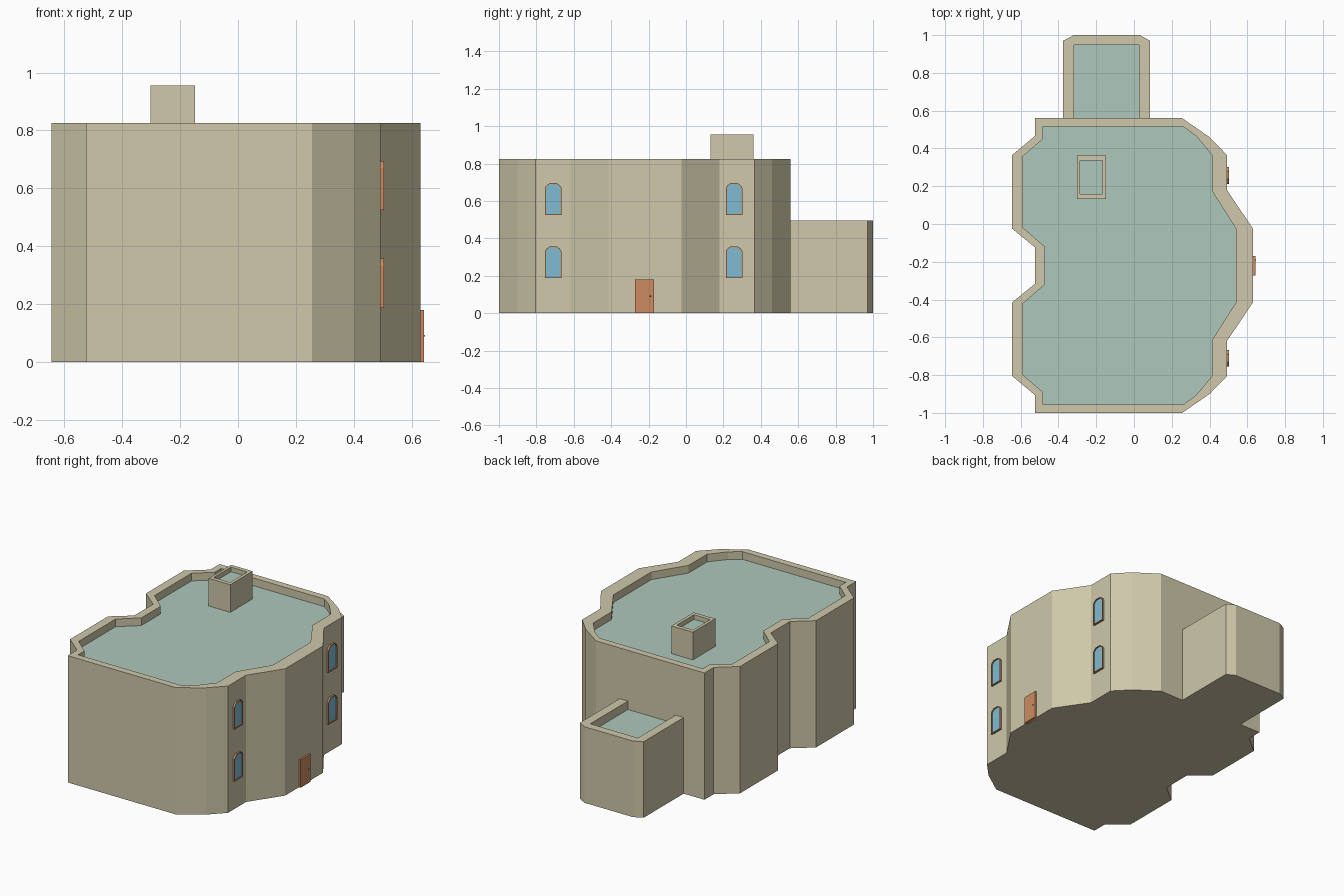
import bpy, bmesh

if "Cube" in bpy.data.objects:
    bpy.data.objects.remove(bpy.data.objects["Cube"])


def material(name, rgb):
    m = bpy.data.materials.new(name)
    m.diffuse_color = (*rgb, 1)
    m.use_nodes = True
    m.node_tree.nodes["Principled BSDF"].inputs["Base Color"].default_value = m.diffuse_color
    return m


WALL = material("plaster", (0.62, 0.58, 0.40))
ROOF = material("roof", (0.42, 0.58, 0.51))
WOOD = material("wood", (0.61, 0.26, 0.12))
GLASS = material("glass", (0.22, 0.50, 0.64))
DARK = material("dark_metal", (0.12, 0.07, 0.04))


def finish(bm, name, mats):
    bmesh.ops.remove_doubles(bm, verts=bm.verts, dist=1e-5)
    bmesh.ops.recalc_face_normals(bm, faces=bm.faces)
    me = bpy.data.meshes.new(name)
    bm.to_mesh(me)
    bm.free()
    for m in mats:
        me.materials.append(m)
    ob = bpy.data.objects.new(name, me)
    bpy.context.collection.objects.link(ob)
    return ob


def bridge(bm, a, b):
    n = len(a)
    for i in range(n):
        j = (i + 1) % n
        bm.faces.new((a[i], a[j], b[j], b[i]))


def parapet_block(name, outer, inner, z0, top, roof):
    """Solid block whose top is a rim around a sunken roof."""
    bm = bmesh.new()
    loops = [[bm.verts.new((x, y, z)) for x, y in pts]
             for pts, z in ((outer, z0), (outer, top), (inner, top), (inner, roof))]
    for a, b in zip(loops, loops[1:]):
        bridge(bm, a, b)
    bm.faces.new(loops[0][::-1])
    bm.faces.new(loops[3]).material_index = 1
    return finish(bm, name, [WALL, ROOF])


def prism_x(name, profile, x0, x1, mat):
    """Extrude a (y, z) profile along x."""
    bm = bmesh.new()
    a, b = [[bm.verts.new((x, y, z)) for y, z in profile] for x in (x0, x1)]
    bridge(bm, a, b)
    bm.faces.new(a[::-1])
    bm.faces.new(b)
    return finish(bm, name, [mat])


def frame_x(name, outer, inner, x0, x1, mat):
    """Hollow frame along x from two (y, z) profiles."""
    bm = bmesh.new()
    loops = [[bm.verts.new((x, y, z)) for y, z in p]
             for p, x in ((outer, x0), (outer, x1), (inner, x1), (inner, x0))]
    for k in range(4):
        bridge(bm, loops[k], loops[(k + 1) % 4])
    return finish(bm, name, [mat])


def rect(x0, x1, y0, y1):
    return [(x0, y0), (x1, y0), (x1, y1), (x0, y1)]


# Main house: half outline mirrored about y = MID
MID = -0.22


def mirrored(half):
    return ([(x, MID + d) for x, d in half]
            + [(x, MID - d) for x, d in reversed(half)])


house_outer = mirrored([(0.63, 0.195), (0.492, 0.40), (0.492, 0.585), (0.40, 0.68),
                        (0.255, 0.78), (-0.525, 0.78), (-0.525, 0.685),
                        (-0.645, 0.585), (-0.645, 0.195), (-0.525, 0.097)])
house_inner = mirrored([(0.54, 0.195), (0.413, 0.395), (0.413, 0.585), (0.33, 0.685),
                        (0.262, 0.735), (-0.482, 0.735), (-0.482, 0.67),
                        (-0.587, 0.58), (-0.587, 0.20), (-0.472, 0.10)])
parapet_block("house", house_outer, house_inner, 0, 0.825, 0.775)

# Rear annex, its rim open toward the house
annex_outer = [(-0.375, 0.55), (0.085, 0.55), (0.085, 0.97), (0.03, 1.0),
               (-0.318, 1.0), (-0.375, 0.97)]
annex_inner = [(-0.317, 0.55), (0.026, 0.55), (0.026, 0.947), (0.026, 0.947),
               (-0.317, 0.947), (-0.317, 0.947)]
parapet_block("annex", annex_outer, annex_inner, 0, 0.495, 0.44)

# Chimney
parapet_block("chimney", rect(-0.303, -0.148, 0.132, 0.362),
              rect(-0.285, -0.168, 0.158, 0.335), 0.76, 0.955, 0.925)


# Arched windows, two on each side of the bay
def arch(yc, z, w, h, cut):
    return [(yc - w, z), (yc + w, z), (yc + w, z + h - cut), (yc + w * 0.82, z + h - cut * 0.5),
            (yc + w * 0.45, z + h), (yc - w * 0.45, z + h),
            (yc - w * 0.82, z + h - cut * 0.5), (yc - w, z + h - cut)]


for side, yc in (("back", 0.257), ("front", -0.71)):
    for level, z in (("lower", 0.187), ("upper", 0.525)):
        tag = f"{side}_{level}"
        pane = arch(yc, z + 0.005, 0.039, 0.16, 0.022)
        frame_x("window_frame_" + tag, arch(yc, z, 0.044, 0.17, 0.025), pane,
                0.48, 0.504, WOOD)
        prism_x("window_glass_" + tag, pane, 0.48, 0.497, GLASS)

# Door and handle
prism_x("door", rect(-0.272, -0.17, 0, 0.18), 0.61, 0.642, WOOD)
bm = bmesh.new()
bmesh.ops.create_icosphere(bm, subdivisions=1, radius=0.005)
finish(bm, "door_handle", [DARK]).location = (0.641, -0.19, 0.09)
